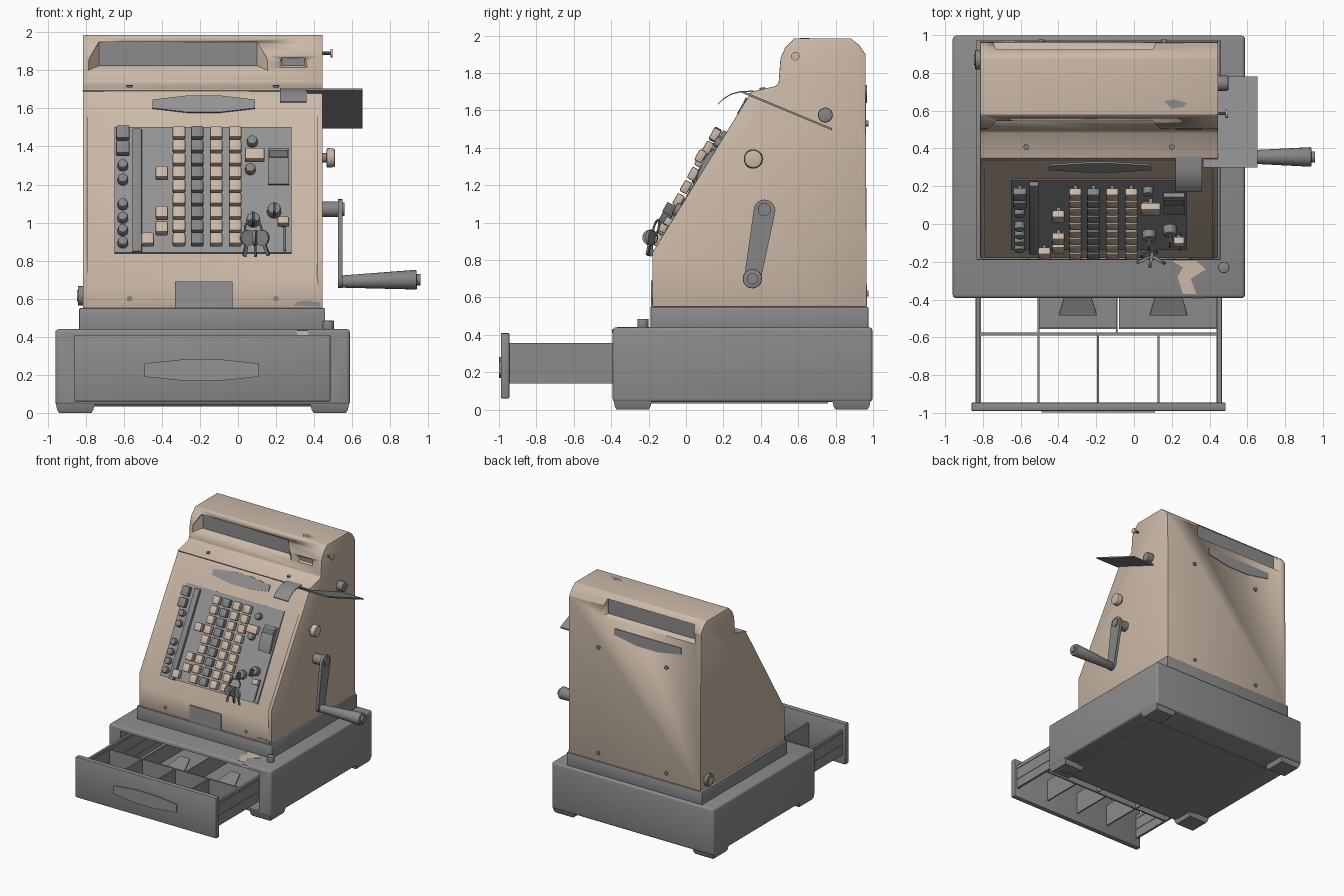
import bpy, bmesh
from math import radians, cos, sin, pi
from mathutils import Matrix, Vector, Euler

if "Cube" in bpy.data.objects:
    bpy.data.objects.remove(bpy.data.objects["Cube"])


def material(name, r, g, b):
    m = bpy.data.materials.new(name)
    m.use_nodes = True
    m.diffuse_color = (r, g, b, 1)
    m.node_tree.nodes["Principled BSDF"].inputs["Base Color"].default_value = (r, g, b, 1)
    return m


TAN = material("tan enamel", 0.60, 0.485, 0.39)
GREY = material("grey enamel", 0.26, 0.26, 0.26)
PLATE = material("plate grey", 0.29, 0.29, 0.29)
DARK = material("dark grey", 0.15, 0.15, 0.15)
STEEL = material("steel", 0.24, 0.24, 0.24)


def finish(name, bm, mat, matrix=None, bevel=0, segments=2):
    bmesh.ops.recalc_face_normals(bm, faces=bm.faces)
    if bevel:
        edges = [e for e in bm.edges if len(e.link_faces) == 2 and e.calc_face_angle() > 0.6]
        bmesh.ops.bevel(bm, geom=edges, offset=bevel, segments=segments, affect='EDGES', profile=0.5)
    if matrix:
        bm.transform(matrix)
    me = bpy.data.meshes.new(name)
    bm.to_mesh(me)
    bm.free()
    me.materials.append(mat)
    ob = bpy.data.objects.new(name, me)
    bpy.context.collection.objects.link(ob)
    bpy.ops.object.select_all(action='DESELECT')
    ob.select_set(True)
    bpy.context.view_layer.objects.active = ob
    bpy.ops.object.shade_smooth_by_angle(angle=radians(35))
    return ob


def place(loc, rot=(0, 0, 0)):
    return Matrix.Translation(loc) @ Euler([radians(a) for a in rot]).to_matrix().to_4x4()


def block(name, mat, size, matrix, bevel=0, segments=2):
    bm = bmesh.new()
    bmesh.ops.create_cube(bm, size=1)
    bm.transform(Matrix.Diagonal((*size, 1)))
    return finish(name, bm, mat, matrix, bevel, segments)


def box(name, mat, x0, x1, y0, y1, z0, z1, bevel=0, segments=2):
    centre = ((x0 + x1) / 2, (y0 + y1) / 2, (z0 + z1) / 2)
    return block(name, mat, (x1 - x0, y1 - y0, z1 - z0), place(centre), bevel, segments)


def rod(name, mat, a, b, r1, r2=None, sides=20, bevel=0):
    a, b = Vector(a), Vector(b)
    bm = bmesh.new()
    bmesh.ops.create_cone(bm, cap_ends=True, segments=sides, radius1=r1,
                          radius2=r1 if r2 is None else r2, depth=(b - a).length)
    turn = (b - a).to_track_quat('Z', 'Y').to_matrix().to_4x4()
    return finish(name, bm, mat, Matrix.Translation((a + b) / 2) @ turn, bevel)


def prism(name, mat, pts, depth, matrix, bevel=0):
    bm = bmesh.new()
    face = bm.faces.new([bm.verts.new((x, y, 0)) for x, y in pts])
    top = bmesh.ops.extrude_face_region(bm, geom=[face])["geom"]
    bmesh.ops.translate(bm, vec=(0, 0, depth), verts=[v for v in top if isinstance(v, bmesh.types.BMVert)])
    return finish(name, bm, mat, matrix, bevel)


def side_prism(name, mat, pts, x0, x1, bevel=0):
    return prism(name, mat, pts, x1 - x0, place((x0, 0, 0), (90, 0, 90)), bevel)


def hull(name, mat, pts):
    bm = bmesh.new()
    verts = [bm.verts.new(p) for p in pts]
    out = bmesh.ops.convex_hull(bm, input=verts)
    inside = {g for g in out["geom_interior"] if isinstance(g, bmesh.types.BMVert)}
    bmesh.ops.delete(bm, geom=list(inside), context='VERTS')
    return finish(name, bm, mat)


def cut(target, cutter):
    mod = target.modifiers.new("cut", 'BOOLEAN')
    mod.operation, mod.object, mod.solver = 'DIFFERENCE', cutter, 'EXACT'
    bpy.context.view_layer.objects.active = target
    bpy.ops.object.modifier_apply(modifier=mod.name)
    bpy.data.objects.remove(cutter)


# Cabinet body with sloped keyboard face and rounded head
profile = [(-0.18, 0.55), (-0.18, 0.84), (0.35, 1.70), (0.48, 1.73), (0.495, 1.745), (0.505, 1.88),
           (0.53, 1.935), (0.58, 1.985), (0.88, 1.985), (0.925, 1.95), (0.96, 1.90), (0.967, 0.55)]
body = side_prism("cabinet_body", TAN, profile, -0.815, 0.445, 0.004)

# Dished recess around the keyboard
dish = [(x, y, z) for x in (-0.65, 0.28) for y, z in ((-0.13, 0.84), (0.24, 1.50))]
dish += [(x, y, z) for x in (-0.79, 0.415)
         for y, z in ((-0.18, 0.72), (-0.18, 0.84), (0.325, 1.66), (0.155, 1.76), (-0.45, 0.72))]
cut(body, hull("dish_cutter", TAN, dish))


# Display windows with flared sills: front, back and counter
def window(name, x0, x1, z0, z1, inner, outer, flare, drop):
    pts = [(x, inner, z) for x in (x0, x1) for z in (z0, z1)]
    pts += [(x, outer, z1) for x in (x0, x1)]
    pts += [(x, outer, z0 - drop) for x in (x0 - flare, x1 + flare)]
    cut(body, hull(name + "_cutter", TAN, pts))
    box(name, GREY, x0, x1, inner - 0.003, inner + 0.003, z0, z1)


window("front_window", -0.73, 0.10, 1.825, 1.95, 0.565, 0.45, 0.10, 0.045)
window("back_window", -0.73, 0.10, 1.82, 1.95, 0.91, 1.0, 0.05, 0.03)
window("counter_window", 0.23, 0.35, 1.825, 1.865, 0.52, 0.47, 0.03, 0.025)
box("hood_seam", DARK, -0.816, 0.446, 0.340, 0.346, 1.688, 1.693)

# Plinth, base with drawer cavity, feet
box("plinth", GREY, -0.835, 0.458, -0.19, 0.975, 0.42, 0.55, 0.006)
base = box("base", GREY, -0.96, 0.588, -0.392, 0.997, 0.04, 0.44, 0.018, 3)
cut(base, box("drawer_cutter", GREY, -0.85, 0.475, -0.5, 0.80, 0.07, 0.405))
box("base_bottom_panel", GREY, -0.82, 0.44, -0.34, 0.76, 0.034, 0.042)
for x in (-0.855, 0.482):
    for y in (-0.285, 0.885):
        hull("foot", GREY, [(x + sx * w, y + sy * w, z) for sx in (-1, 1) for sy in (-1, 1)
                            for w, z in ((0.085, 0.0), (0.095, 0.015), (0.102, 0.05))])
        block("foot_pad", DARK, (0.10, 0.10, 0.004), place((x, y, 0.002)))
rod("base_post", STEEL, (0.475, -0.23, 0.43), (0.475, -0.23, 0.485), 0.03, bevel=0.005)

# Open drawer: front, runners, dividers, note trays
box("drawer_front", GREY, -0.86, 0.485, -0.99, -0.945, 0.06, 0.41, 0.006)
for x in (-0.825, 0.452):
    box("drawer_side", GREY, x - 0.01, x + 0.01, -0.95, 0.1, 0.14, 0.355)
    for z in (0.225, 0.325):
        box("drawer_runner", GREY, x - 0.014, x + 0.014, -0.95, 0.1, z - 0.006, z + 0.006)
box("drawer_crossbar", GREY, -0.825, 0.452, -0.59, -0.575, 0.14, 0.33)
for x in (-0.505, -0.19, 0.13):
    box("drawer_divider", GREY, x - 0.006, x + 0.006, -0.95, -0.58, 0.14, 0.33)
box("note_divider", GREY, -0.51, -0.50, -0.58, 0.1, 0.14, 0.33)
for x0, x1 in ((-0.50, -0.095), (-0.08, 0.445)):
    box("note_tray", GREY, x0, x1, -0.55, 0.1, 0.19, 0.20)
    box("tray_lip", GREY, x0, x1, -0.556, -0.546, 0.19, 0.25)
    box("tray_wall", GREY, x1, x1 + 0.008, -0.575, 0.1, 0.14, 0.33)
    prism("note_clip", STEEL, [(-0.10, 0), (0.10, 0), (0.045, 0.20), (-0.045, 0.20)], 0.012,
          place(((x0 + x1) / 2, -0.48, 0.21), (20, 0, 0)))


# Tapered badge shapes and screws
def lozenge(name, w, h, end, loc, rot, top=None):
    crown = [(w, end), (w * 0.3, h), (-w * 0.3, h), (-w, end)] if top is None else [(w, top), (-w, top)]
    pts = [(-w, -end), (-w * 0.3, -h), (w * 0.3, -h), (w, -end)] + crown
    prism(name, PLATE, pts, 0.009, place(loc, rot))


lozenge("front_plate", 0.27, 0.05, 0.025, (-0.18, 0.304, 1.62), (62, 0, 0))
lozenge("drawer_plate", 0.30, 0.057, 0.035, (-0.19, -0.99, 0.225), (90, 0, 0))
lozenge("back_plate", 0.32, 0.05, 0.01, (-0.31, 0.958, 1.69), (90, 0, 180), 0.045)
box("lower_plate", PLATE, -0.33, -0.03, -0.188, -0.179, 0.55, 0.69)
for x in (-0.57, 0.20):
    rod("front_screw", STEEL, (x, -0.175, 0.60), (x, -0.187, 0.60), 0.015, sides=12)
    rod("hood_screw", STEEL, (x, 0.41, 1.70), (x, 0.407, 1.722), 0.015, sides=12)
for x in (0.16, -0.49):
    for z in (0.62, 1.53):
        rod("back_screw", STEEL, (x, 0.955, z), (x, 0.976, z), 0.016, sides=12)

# Keyboard panel
LEAN = 60.7
NORMAL = Vector((0, -0.872, 0.489))


def on_panel(x, z, h):
    """Matrix at height h above the panel, seen at front height z."""
    zb = z - h * NORMAL.z
    return place(Vector((x, -0.13 + (zb - 0.84) * 0.56, zb)) + NORMAL * h, (LEAN, 0, 0))


block("keyboard_panel", PLATE, (0.93, 0.757, 0.012), on_panel(-0.185, 1.17, 0.002))
block("keyboard_bar", STEEL, (0.05, 0.74, 0.03), on_panel(-0.53, 1.165, 0.018), 0.005)


def key(x, z, mat, w=0.066, l=0.068, h=0.058):
    block("key_stem", STEEL, (0.02, 0.015, h), on_panel(x, z - h * 0.245, h / 2))
    block("key_cap", mat, (w, l, 0.044), on_panel(x, z, h), 0.009)


def button(x, z, r=0.029, h=0.03):
    m = on_panel(x, z, h)
    up = m.to_3x3() @ Vector((0, 0, 1))
    rod("round_button", STEEL, m.translation - up * h, m.translation + up * 0.015, r, r * 0.9, 14, 0.006)


for x, mat in ((-0.31, TAN), (-0.215, STEEL), (-0.115, TAN), (-0.015, TAN)):
    for row in range(9):
        key(x, 0.91 + row * 0.07, mat)
for x, z in ((-0.40, 1.26), (-0.40, 1.05), (-0.40, 0.97), (-0.475, 0.91)):
    key(x, z, TAN)
for z in (1.47, 1.39):
    key(-0.605, z, STEEL, 0.07, 0.078)
for z in (1.305, 1.23, 1.10, 1.03, 0.965, 0.90):
    button(-0.605, z)
for x, z in ((0.075, 1.43), (0.065, 1.285)):
    button(x, z)
key(0.088, 1.355, TAN, 0.105, 0.068, 0.07)
key(0.238, 1.005, TAN, 0.06, 0.045, 0.05)
slope = on_panel(0.212, 1.28, 0)
hull("receipt_chute", GREY, [slope @ Vector((x, y, z)) for x in (-0.055, 0.055) for y, z in
                             ((-0.10, 0), (0.11, 0), (-0.10, 0.02), (-0.05, 0.035), (0.04, 0.045), (0.11, 0.03))])
block("chute_mouth", DARK, (0.10, 0.05, 0.006), slope @ place((0, 0.07, 0.042), (-12, 0, 0)))
block("lever_slot", DARK, (0.012, 0.18, 0.008), on_panel(0.245, 0.93, 0.012))

# Locks with keys hanging from a ring
for x, z, h in ((0.08, 1.02, 0.035), (0.19, 1.07, 0.04)):
    button(x, z, 0.038, h)
    block("lock_key", DARK, (0.012, 0.06, 0.06), on_panel(x, z, h + 0.035), 0.004)
bpy.ops.mesh.primitive_torus_add(major_radius=0.045, minor_radius=0.006, major_segments=20, minor_segments=6,
                                 location=(0.08, -0.16, 0.97), rotation=(radians(75), 0, 0.3))
bpy.context.object.name = "key_ring"
bpy.context.object.data.materials.append(STEEL)
for x, tilt, turn in ((0.05, 12, 25), (0.09, -5, 80), (0.13, -22, -30)):
    m = place((x, -0.19, 0.91), (0, tilt, turn))
    block("hanging_key_blade", DARK, (0.018, 0.012, 0.10), m @ place((0, 0, -0.04)))
    rod("hanging_key_bow", STEEL, m @ Vector((0, -0.008, 0.01)), m @ Vector((0, 0.008, 0.01)), 0.042, sides=14)

# Receipt tongue and side shelf
path = [(0.17, 1.635), (0.20, 1.665), (0.24, 1.69), (0.29, 1.703), (0.36, 1.706)]
side_prism("receipt_tongue", GREY, path + [(y, z - 0.007) for y, z in reversed(path)], 0.22, 0.36)
side_prism("side_shelf", GREY, [(0.30, 1.705), (0.78, 1.505), (0.78, 1.493), (0.30, 1.693)], 0.365, 0.655)

# Side knobs, cabinet lock and crank
rod("side_knob_stem", STEEL, (0.43, 0.36, 1.34), (0.47, 0.36, 1.34), 0.025)
rod("side_knob", TAN, (0.465, 0.36, 1.34), (0.51, 0.36, 1.34), 0.052, 0.048, bevel=0.008)
rod("shelf_knob", STEEL, (0.43, 0.745, 1.575), (0.50, 0.745, 1.575), 0.04, bevel=0.008)
rod("small_pin", STEEL, (0.43, 0.585, 1.89), (0.49, 0.585, 1.89), 0.009, sides=10)
rod("small_pin_head", TAN, (0.485, 0.585, 1.89), (0.497, 0.585, 1.89), 0.023)
rod("cabinet_lock", STEEL, (-0.81, 0.87, 0.615), (-0.842, 0.87, 0.615), 0.052, bevel=0.006)
rod("lock_core", TAN, (-0.84, 0.87, 0.615), (-0.846, 0.87, 0.615), 0.03)
rod("crank_shaft", STEEL, (0.43, 0.42, 1.07), (0.53, 0.42, 1.07), 0.042)
hull("crank_arm", STEEL, [(x, y + r * cos(a * pi / 10), z + r * sin(a * pi / 10)) for a in range(20)
                          for x in (0.525, 0.55) for y, z, r in ((0.42, 1.065, 0.058), (0.355, 0.70, 0.045))])
rod("crank_hub", STEEL, (0.545, 0.42, 1.07), (0.56, 0.42, 1.07), 0.035)
rod("crank_handle", STEEL, (0.545, 0.355, 0.69), (0.94, 0.355, 0.70), 0.032, 0.052, bevel=0.008)
rod("handle_tip", STEEL, (0.935, 0.355, 0.70), (0.958, 0.355, 0.70), 0.03)

# Worn paint patches
prism("base_wear", TAN, [(0.20, -0.195), (0.33, -0.195), (0.38, -0.24), (0.30, -0.29), (0.33, -0.37),
                         (0.26, -0.37), (0.23, -0.28), (0.26, -0.23)], 0.003, place((0, 0, 0.439)))
box("base_edge_wear", TAN, 0.31, 0.37, -0.395, -0.385, 0.41, 0.432)
prism("body_wear", GREY, [(0.29, 0.565), (0.43, 0.56), (0.43, 0.58), (0.36, 0.59), (0.31, 0.585)], 0.003,
      place((0, -0.179, 0), (90, 0, 0)))
prism("head_wear", GREY, [(0.16, 0.65), (0.20, 0.61), (0.26, 0.62), (0.28, 0.64), (0.21, 0.66)], 0.002,
      place((0, 0, 1.984)))
